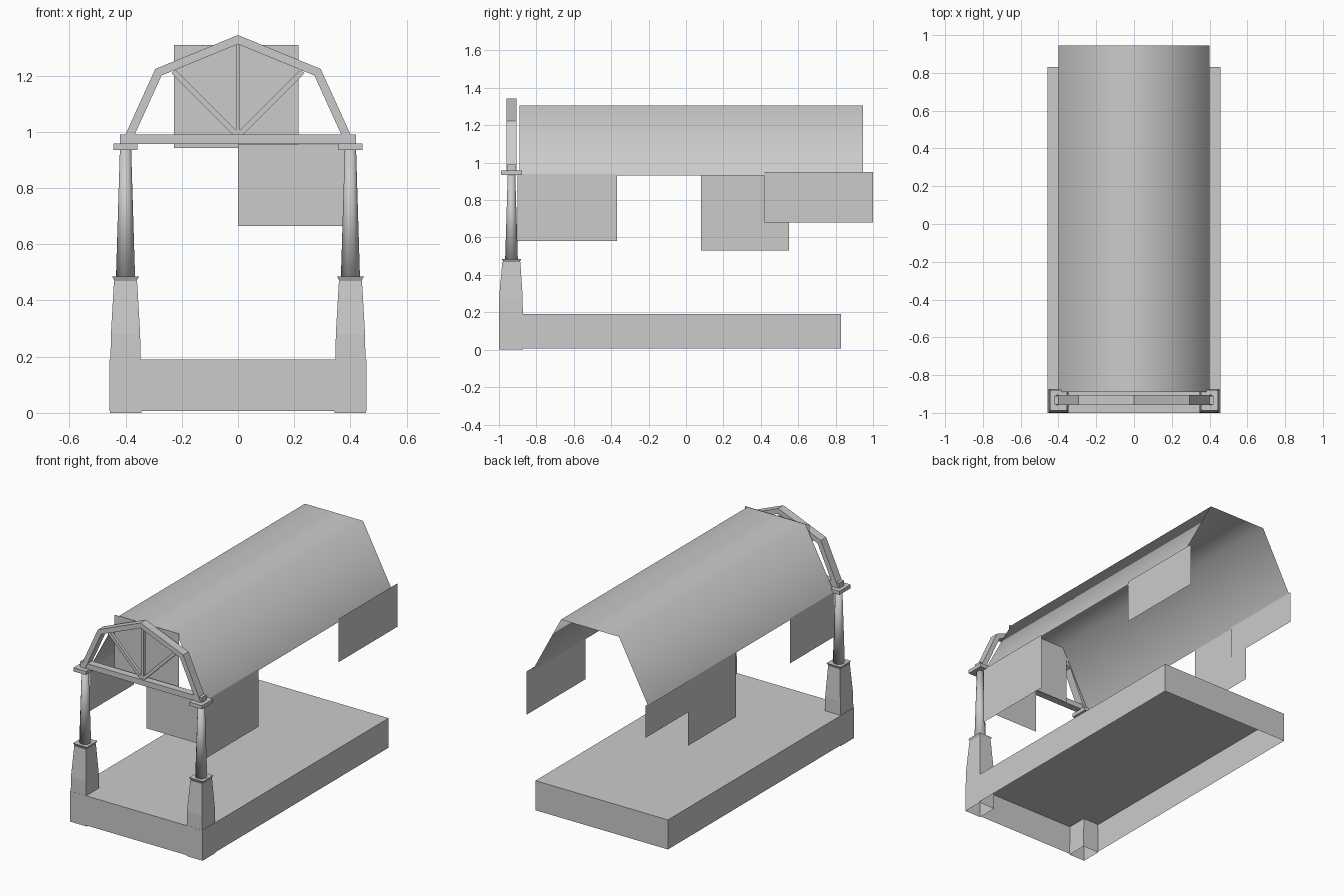
import bpy, bmesh, math
from mathutils import Vector

cube = bpy.data.objects.get("Cube")
if cube:
    bpy.data.objects.remove(cube)

grey = bpy.data.materials.new("plain_grey")
grey.use_nodes = True
COLOUR = (0.6, 0.6, 0.6, 1)
grey.diffuse_color = COLOUR
grey.node_tree.nodes["Principled BSDF"].inputs["Base Color"].default_value = COLOUR


def finish(name, bm, smooth=False):
    mesh = bpy.data.meshes.new(name)
    bm.to_mesh(mesh)
    bm.free()
    mesh.materials.append(grey)
    for p in mesh.polygons:
        p.use_smooth = smooth
    obj = bpy.data.objects.new(name, mesh)
    bpy.context.collection.objects.link(obj)
    return obj


def loft(name, rings, bottom=True, top=True, smooth=False):
    """Skin a list of vertex rings, with optional end caps."""
    bm = bmesh.new()
    loops = [[bm.verts.new(p) for p in r] for r in rings]
    n = len(loops[0])
    for a, b in zip(loops, loops[1:]):
        for i in range(n):
            j = (i + 1) % n
            bm.faces.new((a[i], a[j], b[j], b[i]))
    if bottom:
        bm.faces.new(loops[0][::-1])
    if top:
        bm.faces.new(loops[-1])
    return finish(name, bm, smooth)


def rect(cx, cy, hx, hy, z):
    return [(cx + sx * hx, cy + sy * hy, z)
            for sx, sy in ((-1, -1), (1, -1), (1, 1), (-1, 1))]


def circle(cx, cy, r, z, n=12):
    return [(cx + r * math.cos(math.tau * i / n),
             cy + r * math.sin(math.tau * i / n), z) for i in range(n)]


def sheet(name, a, b, z0, z1):
    """Thin upright panel between two plan points."""
    bm = bmesh.new()
    bm.faces.new([bm.verts.new(p) for p in
                  ((*a, z0), (*b, z0), (*b, z1), (*a, z1))])
    return finish(name, bm)


TY = -0.933   # depth of the front frame


def bar(name, points, width, depth):
    """Mitred bar following a path in the front frame."""
    pts = [Vector(p) for p in points]
    rings = []
    for i, p in enumerate(pts):
        dirs = []
        if i:
            dirs.append((p - pts[i - 1]).normalized())
        if i < len(pts) - 1:
            dirs.append((pts[i + 1] - p).normalized())
        d = sum(dirs, Vector((0, 0))).normalized()
        n = Vector((-d.y, d.x)) * width / 2 / d.dot(dirs[0])
        rings.append([(p.x + s * n.x, TY + t * depth / 2, p.y + s * n.y)
                      for s, t in ((-1, -1), (1, -1), (1, 1), (-1, 1))])
    return loft(name, rings)


# Hollow platform, open underneath
loft("platform", [rect(0, -0.085, 0.457, 0.915, 0.006),
                  rect(0, -0.085, 0.457, 0.915, 0.19)], bottom=False)

# Front posts: pedestal, collar, tapered column, cap
for side, s in (("left", 1), ("right", -1)):
    x = s * 0.4
    loft(side + "_pedestal", [rect(x, -0.936, 0.056, 0.064, 0),
                              rect(x, -0.936, 0.052, 0.063, 0.28),
                              rect(x, -0.934, 0.041, 0.048, 0.47)], bottom=False)
    loft(side + "_collar", [rect(x, TY, 0.038, 0.044, 0.468),
                            rect(x, TY, 0.048, 0.052, 0.485)])
    loft(side + "_column", [circle(x, TY, 0.034, 0.48),
                            circle(x, TY, 0.02, 0.94)], smooth=True)
    loft(side + "_cap", [rect(x, TY, 0.043, 0.055, 0.935),
                         rect(x, TY, 0.043, 0.055, 0.958)])
    bar(side + "_brace", [(0, 0.985), (s * 0.23, 1.215)], 0.02, 0.02)

# Front truss
bar("tie_beam", [(-0.42, 0.973), (0.42, 0.973)], 0.034, 0.045)
bar("arch_rafters", [(-0.4, 0.955), (-0.283, 1.212), (0, 1.328),
                     (0.283, 1.212), (0.4, 0.955)], 0.03, 0.053)
bar("king_post", [(0, 0.98), (0, 1.325)], 0.015, 0.02)

# Roof sheet with softened folds
bm = bmesh.new()
ends = [[bm.verts.new((x, y, z)) for x, z in
         ((-0.4, 0.93), (-0.2, 1.306), (0.2, 1.306), (0.4, 0.93))]
        for y in (-0.89, 0.945)]
for i in range(3):
    bm.faces.new((ends[0][i], ends[0][i + 1], ends[1][i + 1], ends[1][i]))
finish("roof", bm, smooth=True)

# Hanging panels: x, y start, y end, bottom, top
for name, x, y0, y1, z0, z1 in (
        ("left_front_panel", 0.4, -0.9, -0.37, 0.58, 0.94),
        ("left_back_panel", 0.4, 0.42, 1.0, 0.68, 0.95),
        ("right_front_panel", -0.4, -0.89, -0.45, 0.66, 0.94),
        ("right_middle_panel", -0.4, 0.08, 0.55, 0.53, 0.935),
        ("right_back_panel", -0.395, 0.42, 0.965, 0.735, 0.935)):
    sheet(name, (x, y0), (x, y1), z0, z1)
sheet("gable_panel", (-0.228, -0.89), (0.215, -0.89), 0.942, 1.308)
sheet("front_hanging_panel", (0, -0.9), (0.4, -0.9), 0.665, 0.955)
